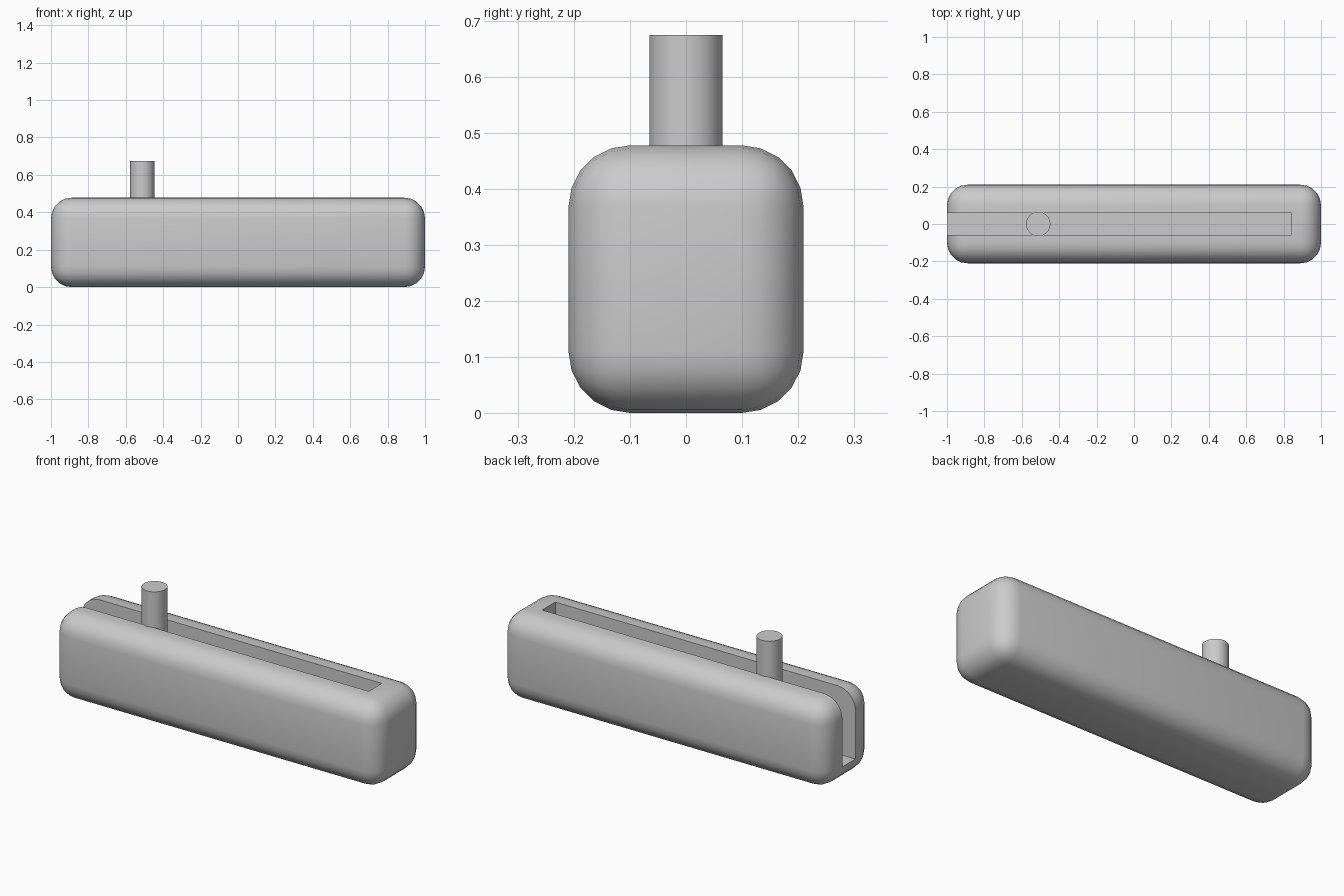
import bpy
import math

default = bpy.data.objects.get("Cube")
if default:
    bpy.data.objects.remove(default, do_unlink=True)

grey = bpy.data.materials.new("plain_grey")
grey.use_nodes = True
COLOUR = (0.6, 0.6, 0.6, 1)
grey.diffuse_color = COLOUR
grey.node_tree.nodes["Principled BSDF"].inputs["Base Color"].default_value = COLOUR


def box(name, low, high):
    centre = [(a + b) / 2 for a, b in zip(low, high)]
    bpy.ops.mesh.primitive_cube_add(size=1, location=centre)
    ob = bpy.context.object
    ob.name = name
    ob.scale = [b - a for a, b in zip(low, high)]
    bpy.ops.object.transform_apply(location=False, rotation=False)
    ob.data.materials.append(grey)
    return ob


def apply(ob, modifier):
    bpy.ops.object.select_all(action="DESELECT")
    ob.select_set(True)
    bpy.context.view_layer.objects.active = ob
    bpy.ops.object.modifier_apply(modifier=modifier.name)


# Rounded body
body = box("body", (-1, -0.21, 0), (1, 0.21, 0.478))
bevel = body.modifiers.new("round_edges", "BEVEL")
bevel.width = 0.11
bevel.segments = 5
apply(body, bevel)

# Slot along the top, open at one end
cutter = box("slot_cutter", (-1.2, -0.0575, 0.1), (0.842, 0.0575, 0.7))
cutter.hide_render = True
cut = body.modifiers.new("slot", "BOOLEAN")
cut.operation = "DIFFERENCE"
cut.solver = "EXACT"
cut.object = cutter
apply(body, cut)
bpy.data.objects.remove(cutter, do_unlink=True)
bpy.ops.object.shade_smooth_by_angle(angle=math.radians(35))

# Round peg standing in the slot
BASE, TOP = 0.1, 0.675
bpy.ops.mesh.primitive_cylinder_add(
    vertices=32, radius=0.065, depth=TOP - BASE, location=(-0.512, 0, (BASE + TOP) / 2))
peg = bpy.context.object
peg.name = "peg"
peg.data.materials.append(grey)
bpy.ops.object.shade_smooth_by_angle(angle=math.radians(35))
